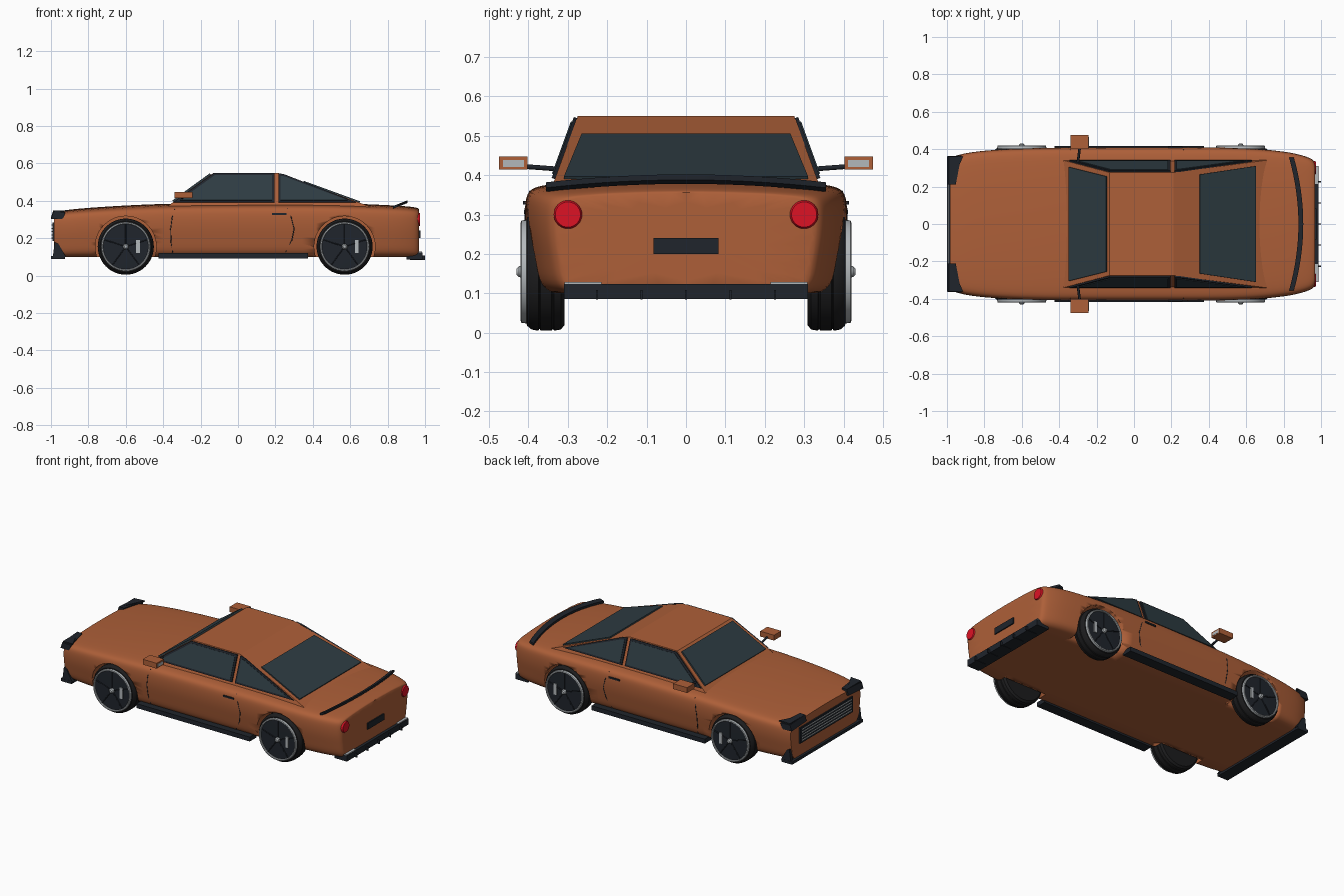
import bpy, bmesh, math
from mathutils import Vector
from mathutils.bvhtree import BVHTree

if "Cube" in bpy.data.objects:
    bpy.data.objects.remove(bpy.data.objects["Cube"])


def mat(name, r, g, b):
    m = bpy.data.materials.new(name)
    m.diffuse_color = (r, g, b, 1)
    m.use_nodes = True
    m.node_tree.nodes["Principled BSDF"].inputs["Base Color"].default_value = m.diffuse_color
    return m


PAINT = mat("paint", .42, .115, .04)
BLACK = mat("black_trim", .014, .018, .025)
TIRE = mat("rubber", .012, .012, .013)
GLASS = mat("tinted_glass", .027, .045, .055)
RED = mat("red_lens", .72, .006, .018)
SILVER = mat("silver", .45, .48, .5)


def make(name, verts, faces, m, smooth=None):
    me = bpy.data.meshes.new(name)
    bm = bmesh.new()
    vs = [bm.verts.new(v) for v in verts]
    for f in faces:
        bm.faces.new([vs[i] for i in f])
    bmesh.ops.remove_doubles(bm, verts=bm.verts, dist=1e-5)
    bmesh.ops.recalc_face_normals(bm, faces=bm.faces)
    bm.to_mesh(me)
    bm.free()
    ob = bpy.data.objects.new(name, me)
    bpy.context.collection.objects.link(ob)
    if m:
        me.materials.append(m)
    if smooth:
        smooth_obj(ob, smooth)
    return ob


def smooth_obj(ob, deg):
    bpy.ops.object.select_all(action='DESELECT')
    ob.select_set(True)
    bpy.context.view_layer.objects.active = ob
    bpy.ops.object.shade_smooth_by_angle(angle=math.radians(deg))


def prism(name, pts, d, m):
    """Polygon pts extruded by vector d."""
    n = len(pts)
    vs = [Vector(p) for p in pts] + [Vector(p) + Vector(d) for p in pts]
    fs = [list(range(n)), list(range(n, 2 * n))]
    fs += [(i, (i + 1) % n, n + (i + 1) % n, n + i) for i in range(n)]
    return make(name, vs, fs, m)


def box(name, x0, x1, y0, y1, z0, z1, m):
    return prism(name, [(x0, y0, z0), (x1, y0, z0), (x1, y1, z0), (x0, y1, z0)], (0, 0, z1 - z0), m)


def loft(name, rings, m, smooth=None, caps=True):
    n = len(rings[0])
    vs = [p for r in rings for p in r]
    fs = [(i * n + j, i * n + (j + 1) % n, (i + 1) * n + (j + 1) % n, (i + 1) * n + j)
          for i in range(len(rings) - 1) for j in range(n)]
    if caps:
        fs += [list(range(n)), list(range(len(vs) - n, len(vs)))]
    return make(name, vs, fs, m, smooth)


def lathe(name, prof, c, axis, m, segs=48, caps=True):
    """Revolve (radius, offset) profile about the x or y axis through c."""
    rings = []
    for r, o in prof:
        ring = []
        for k in range(segs):
            a = 2 * math.pi * k / segs
            u, w = r * math.cos(a), r * math.sin(a)
            ring.append((c[0] + u, c[1] + o, c[2] + w) if axis == 'y' else (c[0] + o, c[1] + u, c[2] + w))
        rings.append(ring)
    return loft(name, rings, m, 35, caps)


def tube(name, pts, r, m):
    cu = bpy.data.curves.new(name, 'CURVE')
    cu.dimensions = '3D'
    cu.bevel_depth, cu.bevel_resolution, cu.use_fill_caps = r, 1, True
    sp = cu.splines.new('POLY')
    sp.points.add(len(pts) - 1)
    for p, q in zip(sp.points, pts):
        p.co = (*q, 1)
    cu.materials.append(m)
    ob = bpy.data.objects.new(name, cu)
    bpy.context.collection.objects.link(ob)
    return ob


# main body: cross-sections lofted nose to tail
stations = [(-.985, .352, .338), (-.93, .376, .352), (-.8, .394, .364), (-.6, .406, .377), (-.35, .41, .388),
            (.2, .41, .392), (.5, .41, .39), (.7, .40, .383), (.85, .382, .376), (.925, .36, .37),
            (.958, .345, .364), (.968, .325, .358)]
sect = [(0, 0), (.84, 0), (.94, .06), (.965, .3), (1, .55), (1, .82), (.965, .92), (.85, .955), (.5, .985), (0, 1)]
outline = sect + [(-y, t) for y, t in sect[-2:0:-1]]
body = loft("body", [[(x, w * y, .10 + t * (h - .10)) for y, t in outline] for x, w, h in stations], PAINT)
bm = bmesh.new()
bm.from_mesh(body.data)
cl = bm.edges.layers.float.new("crease_edge")
for e in bm.edges:
    xs = [v.co.x for v in e.verts]
    if max(xs) < -.98:
        e[cl] = 1
    elif min(xs) > .966:
        e[cl] = .7
    elif max(v.co.z for v in e.verts) < .101 and min(abs(v.co.y) for v in e.verts) > .2:
        e[cl] = .6
bm.to_mesh(body.data)
bm.free()
sub = body.modifiers.new("round", 'SUBSURF')
sub.levels = sub.render_levels = 2
bpy.context.view_layer.objects.active = body
bpy.ops.object.modifier_apply(modifier="round")
smooth_obj(body, 40)
tree = BVHTree.FromObject(body, bpy.context.evaluated_depsgraph_get())


def skin(x, z, s):
    hit = tree.ray_cast(Vector((x, s * 2, z)), Vector((0, -s, 0)))[0]
    return hit.y if hit else s * .4


# cabin
def side_y(z):
    return .335 - (z - .385) * .364


cabin_prof = [(-.392, .36), (-.13, .55), (.21, .55), (.71, .368)]
loft("cabin", [[(x, s * side_y(z), z) for x, z in cabin_prof] for s in (-1, 1)], PAINT)

# windscreen and rear window
for nm, (xa, za, ya), (xb, zb, yb), d in [
        ("windscreen", (-.345, .394, .305), (-.145, .539, .255), (-.006, 0, .008)),
        ("rear_window", (.65, .39, .31), (.35, .499, .265), (.003, 0, .007))]:
    prism(nm, [(xa, -ya, za), (xa, ya, za), (xb, yb, zb), (xb, -yb, zb)], d, GLASS)

front_win = [(-.31, .4), (-.125, .533), (.183, .533), (.183, .4)]
rear_win = [(.228, .4), (.228, .53), (.25, .526), (.585, .4)]
front_frame = [(-.345, .39), (-.13, .545), (.194, .545), (.194, .39)]
rear_frame = [(.216, .39), (.216, .545), (.25, .538), (.63, .39)]
arches = [(-.6, "front"), (.57, "rear")]
for s, sn in [(-1, "right"), (1, "left")]:
    # side windows with black frames
    for nm, pts, d, m in [("front_window_frame", front_frame, .008, BLACK), ("rear_window_frame", rear_frame, .008, BLACK),
                          ("front_side_window", front_win, .011, GLASS), ("rear_side_window", rear_win, .011, GLASS)]:
        prism(f"{sn}_{nm}", [(x, s * side_y(z), z) for x, z in pts], (0, s * d, d * .36), m)

    # wheels in cut arches
    for x, fr in arches:
        c = (x, 0, .155)
        cut = lathe(f"{sn}_{fr}_arch_cutter", [(.163, s * .29), (.163, s * .6)], c, 'y', None)
        cut.hide_render = True
        cut.hide_set(True)
        b = body.modifiers.new("arch", 'BOOLEAN')
        b.operation, b.object, b.solver = 'DIFFERENCE', cut, 'EXACT'
        n = f"{sn}_{fr}_"
        tread = [(.11, .308), (.135, .308), (.147, .318), (.15, .335), (.145, .338), (.15, .341), (.15, .369),
                 (.145, .372), (.15, .375), (.147, .392), (.137, .404), (.122, .406)]
        lathe(n + "tire", [(r, s * y) for r, y in tread], c, 'y', TIRE)
        lathe(n + "rim_disc", [(.125, s * .39), (.125, s * .409), (.02, s * .411)], c, 'y', BLACK)
        lathe(n + "rim_ring", [(.121, s * .40), (.121, s * .416), (.124, s * .42), (.13, s * .418), (.132, s * .40)],
              c, 'y', SILVER, caps=False)
        lathe(n + "hub_cap", [(.016, s * .405), (.014, s * .424), (.008, s * .43)], c, 'y', SILVER, 16)
        for k in range(5):
            a = math.radians(90 + 72 * k)
            u = Vector((math.cos(a), 0, math.sin(a)))
            o = Vector((x, s * .412, .155))
            tube(f"{n}spoke_{k}", [o + u * .012, o + u * .123], .003, BLACK)
        box(n + "brake_caliper", x + .055, x + .075, s * .40, s * .415, .12, .19, SILVER)

    # side skirt, door seams, handle
    box(f"{sn}_side_skirt", -.425, .375, s * .35, s * .417, .092, .12, BLACK)
    for nm, path in [("front", [(-.34, .355), (-.352, .31), (-.36, .25), (-.358, .18), (-.35, .125)]),
                     ("rear", [(.265, .36), (.285, .31), (.3, .25), (.288, .19), (.255, .125)])]:
        tube(f"{sn}_{nm}_door_seam", [(x, skin(x, z, s), z) for x, z in path], .0025, BLACK)
    y = skin(.22, .33, s)
    box(f"{sn}_door_handle", .182, .258, y - s * .01, y + s * .006, .325, .335, BLACK)

    # mirror
    tube(f"{sn}_mirror_stalk", [(-.3, s * .33, .416), (-.29, s * .41, .422)], .007, BLACK)
    box(f"{sn}_mirror_housing", -.34, -.242, s * .402, s * .475, .414, .448, PAINT)
    box(f"{sn}_mirror_glass", -.25, -.24, s * .412, s * .465, .421, .439, SILVER)

    # headlight and front bumper corner
    prism(f"{sn}_headlight", [(-1, s * .21, .312), (-1, s * .362, .302), (-.935, s * .366, .302), (-.965, s * .21, .312)],
          (.012, 0, .037), BLACK)
    prism(f"{sn}_headlight_brow", [(-.985, s * .212, .34), (-.985, s * .36, .34), (-.912, s * .362, .343)],
          (0, 0, .007), BLACK)
    prism(f"{sn}_bumper_winglet", [(-.99, s * .335, .1), (-.98, s * .335, .18), (-.96, s * .335, .17), (-.92, s * .335, .1)],
          (0, s * .022, 0), BLACK)

    # tail light and exhaust strip
    lathe(f"{sn}_tail_light", [(.036, .925), (.036, .968), (.032, .974)], (0, s * .3, .3), 'x', RED, 32)
    box(f"{sn}_exhaust_trim", .905, .984, s * .215, s * .309, .115, .129, SILVER)

# front splitter and grille
box("front_splitter", -1, -.925, -.358, .358, .088, .106, BLACK)
box("grille", -.993, -.975, -.265, .265, .185, .285, BLACK)
for k in range(5):
    z = .2 + k * .0175
    box(f"grille_bar_{k}", -.998, -.99, -.25, .25, z - .003, z + .003, SILVER)

# rear diffuser with fins, and plate panel
box("rear_diffuser", .9, .986, -.31, .31, .086, .124, BLACK)
for k in range(5):
    y = -.226 + k * .113
    box(f"diffuser_fin_{k}", .92, 1, y - .003, y + .003, .084, .108, BLACK)
box("plate_panel", .955, .975, -.083, .083, .2, .24, BLACK)

# curved spoiler
rings = []
for k in range(17):
    t = k / 8 - 1
    x, z = .892 - .05 * t * t, .39 - .02 * t * t
    rings.append([(x - .013, t * .355, z - .012), (x + .013, t * .355, z - .002),
                  (x + .013, t * .355, z + .012), (x - .013, t * .355, z + .002)])
loft("spoiler", rings, BLACK, 30)
